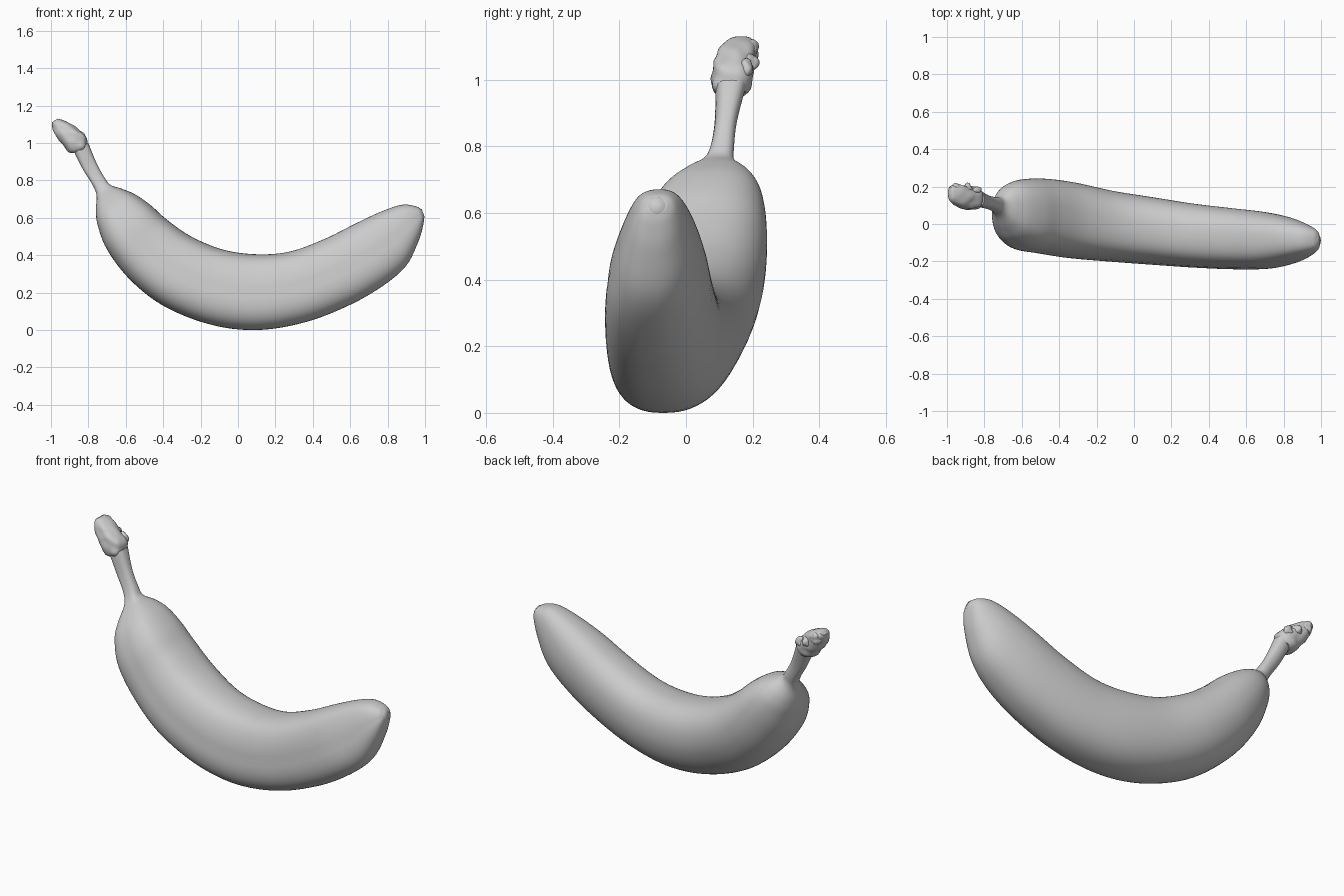
import bpy
import bmesh
import math
from mathutils import Vector, Matrix, noise

cube = bpy.data.objects.get("Cube")
if cube:
    bpy.data.objects.remove(cube, do_unlink=True)

grey = bpy.data.materials.new("plain grey")
grey.use_nodes = True
shade = (0.6, 0.6, 0.6, 1.0)
grey.diffuse_color = shade
grey.node_tree.nodes["Principled BSDF"].inputs["Base Color"].default_value = shade


def catmull(a, b, c, d, t):
    """Smooth interpolation between b and c."""
    return b + (c - a) * t / 2 + (2 * a - 5 * b + 4 * c - d) * t**2 / 2 \
        + (3 * b - a - 3 * c + d) * t**3 / 2


def resample(stations, steps):
    """Turn a few stations into many evenly blended ones."""
    last = len(stations) - 1
    result = []
    for i in range(last):
        four = [stations[min(max(i + k, 0), last)] for k in (-1, 0, 1, 2)]
        for s in range(steps):
            result.append([catmull(*vals, s / steps) for vals in zip(*four)])
    result.append(list(stations[-1]))
    return result


def finish(bm, name, angle=50):
    bmesh.ops.recalc_face_normals(bm, faces=bm.faces[:])
    mesh = bpy.data.meshes.new(name)
    bm.to_mesh(mesh)
    bm.free()
    mesh.materials.append(grey)
    obj = bpy.data.objects.new(name, mesh)
    bpy.context.collection.objects.link(obj)
    bpy.ops.object.select_all(action="DESELECT")
    obj.select_set(True)
    bpy.context.view_layer.objects.active = obj
    bpy.ops.object.shade_smooth_by_angle(angle=math.radians(angle))
    return obj


def loft(name, stations, steps, sides, power, skew_up=0.0, skew_down=0.0,
         ridge=0.0, rough=0.0):
    """Skin rings; each station: upper x, z, lower x, z, centre y, half width."""
    bm = bmesh.new()
    rings = []
    for ux, uz, lx, lz, cy, half in resample(stations, steps):
        upper, lower = Vector((ux, cy, uz)), Vector((lx, cy, lz))
        centre, rise = (upper + lower) / 2, (upper - lower) / 2
        ring = []
        for k in range(sides):
            a = math.tau * k / sides
            c, s = math.cos(a), math.sin(a)
            c = math.copysign(abs(c) ** (2 / power), c)
            s = math.copysign(abs(s) ** (2 / power), s)
            # Soft lengthwise ridge along the upper front
            swell = 1 + ridge * math.exp(-((a - math.radians(130)) / 0.35) ** 2)
            lean = (skew_up if s > 0 else skew_down) * s
            p = centre + rise * s * swell + Vector((0, half * (c * swell + lean), 0))
            if rough:
                p += (p - centre) * noise.noise(p * 24) * rough
            ring.append(bm.verts.new(p))
        rings.append(ring)
    for r, q in zip(rings, rings[1:]):
        for k in range(sides):
            n = (k + 1) % sides
            bm.faces.new((r[k], r[n], q[n], q[k]))
    # Rounded ends
    for ring, near in ((rings[0], rings[1]), (rings[-1], rings[-2])):
        mid = sum((v.co for v in ring), Vector()) / sides
        tip = bm.verts.new(mid + (mid - sum((v.co for v in near), Vector()) / sides) * 0.3)
        for k in range(sides):
            bm.faces.new((ring[k], ring[(k + 1) % sides], tip))
    return finish(bm, name)


# Curved fruit with its narrow stem, from stem to blossom end
fruit = [
    (-.80, 1.0, -.88, .96, .135, .045),
    (-.755, .89, -.83, .86, .12, .033),
    (-.71, .81, -.78, .78, .108, .036),
    (-.68, .775, -.756, .72, .095, .052),
    (-.62, .755, -.76, .64, .085, .11),
    (-.55, .725, -.75, .56, .07, .155),
    (-.47, .67, -.70, .43, .055, .185),
    (-.38, .59, -.58, .272, .045, .195),
    (-.25, .5, -.4, .13, .022, .197),
    (-.08, .43, -.15, .03, -.01, .185),
    (.1, .405, .1, 0, -.035, .177),
    (.28, .42, .36, .042, -.06, .168),
    (.47, .49, .6, .135, -.077, .16),
    (.63, .57, .78, .24, -.085, .148),
    (.77, .635, .9, .345, -.085, .12),
    (.88, .67, .965, .475, -.085, .085),
    (.955, .66, .99, .56, -.085, .055),
    (.985, .64, .995, .6, -.085, .03),
]
loft("fruit_and_stem", fruit, 6, 64, 2.35, skew_up=0.08, skew_down=0.2, ridge=0.03)

# Rough cut knob on the end of the stem
knob = [
    (-.805, .975, -.885, .945, .135, .045),
    (-.805, 1.0, -.91, .955, .135, .056),
    (-.82, 1.045, -.945, .995, .14, .063),
    (-.87, 1.085, -.98, 1.05, .148, .06),
    (-.93, 1.12, -.995, 1.09, .16, .05),
    (-.965, 1.13, -.995, 1.11, .165, .032),
]
loft("stem_knob", knob, 5, 32, 2.2, rough=0.15)

# Torn lumps on the knob
lumps = [(-.845, .175, 1.035, .027), (-.95, .19, 1.09, .03),
         (-.89, .185, 1.05, .028), (-.84, .168, .98, .021)]
bm = bmesh.new()
for x, y, z, size in lumps:
    made = bmesh.ops.create_icosphere(bm, subdivisions=3, radius=size,
                                      matrix=Matrix.Translation((x, y, z)))
    for v in made["verts"]:
        v.co += (v.co - Vector((x, y, z))) * noise.noise(v.co * 35) * 0.5
finish(bm, "knob_lumps")

# Small, nearly flush scar at the blossom end
bm = bmesh.new()
turn = Matrix.Rotation(math.radians(70), 4, "Y")
bmesh.ops.create_cone(bm, cap_ends=True, segments=24, radius1=.034, radius2=.024,
                      depth=.016, matrix=Matrix.Translation((.983, -.088, .622)) @ turn)
finish(bm, "blossom_scar", 60)
